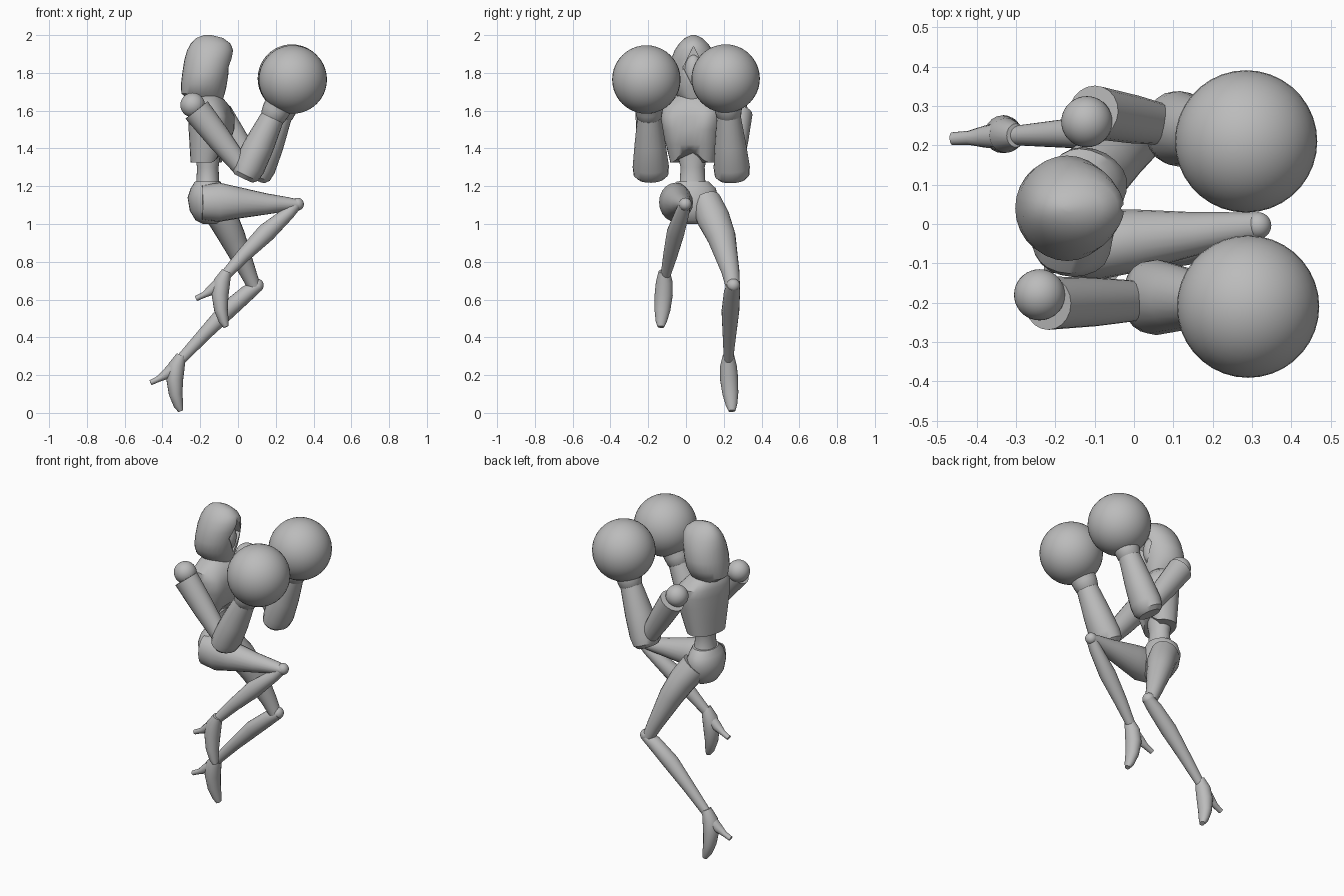
import bpy, bmesh, math
from mathutils import Vector, Matrix

old = bpy.data.objects.get("Cube")
if old:
    bpy.data.objects.remove(old, do_unlink=True)

grey = bpy.data.materials.new("plain_grey")
grey.use_nodes = True
GREY = (0.5, 0.5, 0.5, 1)
grey.diffuse_color = GREY
grey.node_tree.nodes["Principled BSDF"].inputs["Base Color"].default_value = GREY


def finish(name, bm, angle=35):
    bmesh.ops.recalc_face_normals(bm, faces=bm.faces)
    me = bpy.data.meshes.new(name)
    bm.to_mesh(me)
    bm.free()
    me.materials.append(grey)
    ob = bpy.data.objects.new(name, me)
    bpy.context.collection.objects.link(ob)
    bpy.ops.object.select_all(action="DESELECT")
    ob.select_set(True)
    bpy.context.view_layer.objects.active = ob
    bpy.ops.object.shade_smooth_by_angle(angle=math.radians(angle))
    return ob


def skin(bm, rings):
    """Bridge neighbouring rings and cap both ends."""
    n = len(rings[0])
    for lo, hi in zip(rings, rings[1:]):
        for i in range(n):
            j = (i + 1) % n
            bm.faces.new((lo[i], lo[j], hi[j], hi[i]))
    bm.faces.new(rings[0])
    bm.faces.new(rings[-1])


def limb(name, sections, n=20):
    """Tube along x, y, z points; each has a sideways and a front-back radius."""
    bm, rings = bmesh.new(), []
    pts = [Vector(s[:3]) for s in sections]
    for k, s in enumerate(sections):
        t = (pts[min(k + 1, len(pts) - 1)] - pts[max(k - 1, 0)]).normalized()
        side = Vector((0, 1, 0))
        side = (side - t * side.dot(t)).normalized()
        depth = t.cross(side)
        ring = []
        for i in range(n):
            a = math.tau * i / n
            ring.append(bm.verts.new(pts[k] + side * s[3] * math.cos(a) + depth * s[-1] * math.sin(a)))
        rings.append(ring)
    skin(bm, rings)
    return finish(name, bm)


def body(name, sections, y, turn=0, power=1.0, n=28, tweak=None):
    """Stack of level rings: height, centre x, half depth, half width."""
    bm, rings = bmesh.new(), []
    box = lambda v: math.copysign(abs(v) ** power, v)
    spin = Matrix.Rotation(math.radians(turn), 3, "Z")
    pivot = Vector((-0.16, 0, 0))
    for k, (z, cx, rx, ry) in enumerate(sections):
        ring = []
        for i in range(n):
            a = math.tau * i / n
            p = Vector((cx + rx * box(math.cos(a)), ry * box(math.sin(a)), z))
            if tweak:
                tweak(k, a, p)
            ring.append(bm.verts.new(spin @ (p - pivot) + pivot + Vector((0, y, 0))))
        rings.append(ring)
    skin(bm, rings)
    return finish(name, bm)


def ball(name, centre, r, scale=(1, 1, 1)):
    bm = bmesh.new()
    bmesh.ops.create_uvsphere(bm, u_segments=36, v_segments=20, radius=r,
                              matrix=Matrix.Translation(centre) @ Matrix.Diagonal((*scale, 1)))
    return finish(name, bm)


# Hood with a diamond-shaped face opening
hood = body("hood", [(1.66, -0.17, 0.09, 0.07), (1.69, -0.185, 0.115, 0.1), (1.74, -0.18, 0.122, 0.128),
                     (1.8, -0.17, 0.125, 0.134), (1.87, -0.157, 0.127, 0.12), (1.92, -0.147, 0.122, 0.1),
                     (1.955, -0.145, 0.105, 0.077), (1.985, -0.15, 0.07, 0.045), (2.0, -0.16, 0.02, 0.012)], 0.04)
bm = bmesh.new()
bmesh.ops.create_cone(bm, cap_ends=True, segments=4, radius1=0.11, radius2=0.11, depth=0.12,
                      matrix=Matrix.Translation((-0.03, 0.04, 1.83))
                      @ Matrix.Diagonal((1, 0.5, 1, 1)) @ Matrix.Rotation(math.pi / 2, 4, "Y"))
cutter = finish("face_cutter", bm)
cutter.hide_render = True
cut = hood.modifiers.new("face_opening", "BOOLEAN")
cut.object, cut.solver = cutter, "EXACT"
bpy.context.view_layer.objects.active = hood
bpy.ops.object.modifier_apply(modifier="face_opening")
bpy.data.objects.remove(cutter, do_unlink=True)
ball("face", (-0.095, 0.04, 1.81), 0.05, (0.9, 0.95, 1.7))
limb("neck", [(-0.16, 0.04, 1.55, 0.06), (-0.16, 0.04, 1.72, 0.05)])


# Chest shell with a notched lower rim, waist and pelvis
def notch(k, a, p):
    front = max(0, math.cos(a))
    if k == 0:
        p.z += 0.07 * front ** 8
    if k in (2, 3):
        p.x += 0.012 * front * math.cos(4 * a + math.pi)


body("chest", [(1.325, -0.165, 0.08, 0.12), (1.42, -0.152, 0.098, 0.14), (1.5, -0.142, 0.112, 0.155),
               (1.57, -0.142, 0.113, 0.166), (1.62, -0.152, 0.103, 0.16), (1.655, -0.16, 0.085, 0.12),
               (1.69, -0.16, 0.055, 0.06)], 0.035, turn=-15, power=0.85, tweak=notch)
body("waist", [(1.17, -0.16, 0.075, 0.09), (1.23, -0.16, 0.06, 0.067), (1.3, -0.16, 0.057, 0.064),
               (1.42, -0.16, 0.075, 0.09)], 0.035)
body("pelvis", [(1.0, -0.15, 0.035, 0.05), (1.02, -0.155, 0.07, 0.09), (1.07, -0.16, 0.095, 0.125),
                (1.14, -0.165, 0.102, 0.136), (1.19, -0.165, 0.085, 0.122), (1.225, -0.16, 0.068, 0.085)], 0.035)

# Arms: shoulder ball, upper arm, forearm, cuff and round glove
arms = {
    "right": ((-0.24, -0.18, 1.63), (0.02, -0.195, 1.3), (0.035, -0.185, 1.255), (0.19, -0.195, 1.58), (0.29, -0.21, 1.765)),
    "left": ((-0.12, 0.26, 1.61), (0.09, 0.25, 1.29), (0.095, 0.245, 1.25), (0.23, 0.225, 1.59), (0.285, 0.21, 1.77)),
}
for side, points in arms.items():
    shoulder, elbow, low, wrist, fist = map(Vector, points)
    ball(side + "_shoulder", shoulder, 0.065)
    out = Vector((0, -0.02 if side == "right" else 0.025, 0))
    top = shoulder.lerp(elbow, 0.08) + out
    limb(side + "_upper_arm", [(*top, 0.068, 0.075), (*top.lerp(elbow, 0.5), 0.062, 0.066), (*elbow, 0.05)])
    mix = lambda f: low.lerp(wrist, f)
    limb(side + "_forearm", [(*mix(-0.04), 0.07, 0.055), (*mix(0.02), 0.092, 0.076), (*mix(0.15), 0.096, 0.085),
                             (*mix(0.5), 0.083, 0.08), (*mix(0.95), 0.063, 0.063)])
    limb(side + "_cuff", [(*mix(0.92), 0.055), (*mix(0.96), 0.067), (*mix(1.06), 0.073), (*wrist.lerp(fist, 0.5), 0.08)])
    ball(side + "_glove", fist, 0.181)

# Raised right leg
limb("right_thigh", [(-0.19, -0.06, 1.115, 0.07, 0.09), (-0.1, -0.055, 1.115, 0.088, 0.104),
                     (0, -0.042, 1.112, 0.08, 0.084), (0.15, -0.025, 1.106, 0.056, 0.056),
                     (0.27, -0.01, 1.105, 0.04, 0.036), (0.32, -0.004, 1.103, 0.034, 0.026)])
limb("right_shin", [(0.315, -0.005, 1.11, 0.03, 0.028), (0.27, -0.02, 1.06, 0.038, 0.034),
                    (0.15, -0.055, 0.955, 0.047, 0.05), (0.03, -0.083, 0.835, 0.038, 0.038),
                    (-0.075, -0.11, 0.72, 0.025, 0.027)])

# Trailing left leg
limb("left_thigh", [(-0.14, 0.105, 1.12, 0.08, 0.085), (-0.08, 0.145, 1.03, 0.088, 0.08),
                    (-0.03, 0.188, 0.93, 0.076, 0.07), (0.05, 0.235, 0.75, 0.048, 0.045),
                    (0.085, 0.248, 0.67, 0.038, 0.035)])
limb("left_shin", [(0.11, 0.25, 0.675, 0.035, 0.03), (0.05, 0.243, 0.635, 0.043, 0.042),
                   (-0.06, 0.235, 0.54, 0.047, 0.047), (-0.18, 0.23, 0.415, 0.036, 0.036),
                   (-0.3, 0.225, 0.285, 0.025, 0.028)])
ball("right_knee", (0.315, -0.004, 1.105), 0.034)
ball("left_knee", (0.1, 0.25, 0.675), 0.036)

# High-heeled feet
for side, dx, y, dz, s in (("left", 0, 0.225, 0, 1), ("right", 0.24, -0.115, 0.445, -1)):
    place = lambda rows: [(x + dx, y + s * o, z + dz, a, b) for x, o, z, a, b in rows]
    limb(side + "_foot", place([(-0.3, 0, 0.305, 0.03, 0.026), (-0.325, 0, 0.25, 0.044, 0.044),
                                (-0.335, 0.003, 0.18, 0.048, 0.045), (-0.33, 0.01, 0.1, 0.042, 0.036),
                                (-0.315, 0.016, 0.04, 0.03, 0.026), (-0.303, 0.018, 0.01, 0.018, 0.014)]))
    limb(side + "_heel", place([(-0.33, 0, 0.245, 0.035, 0.035), (-0.38, -0.003, 0.205, 0.028, 0.028),
                                (-0.42, -0.006, 0.18, 0.018, 0.016), (-0.463, -0.008, 0.16, 0.016, 0.014)]), 12)
